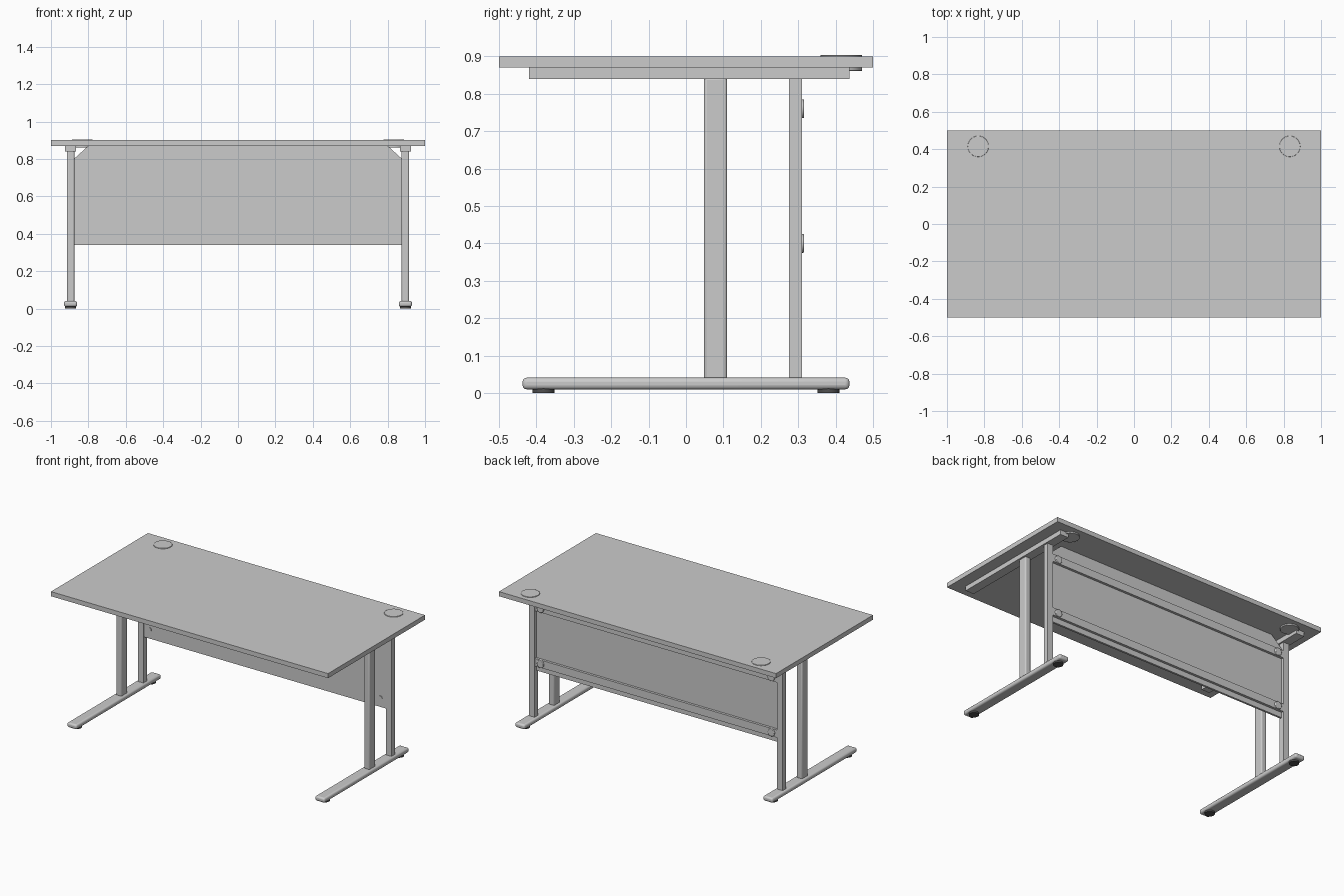
import bpy, math

if "Cube" in bpy.data.objects:
    bpy.data.objects.remove(bpy.data.objects["Cube"])

def box(name, x, y, z, bevel=0, segs=3):
    """Box from (min, max) ranges, optionally with rounded edges."""
    bpy.ops.mesh.primitive_cube_add(size=1, location=[sum(r) / 2 for r in (x, y, z)])
    o = bpy.context.object
    o.name = name
    o.scale = [r[1] - r[0] for r in (x, y, z)]
    bpy.ops.object.transform_apply(location=False, rotation=False, scale=True)
    if bevel:
        m = o.modifiers.new("round", 'BEVEL')
        m.width, m.segments = bevel, segs
        bpy.ops.object.shade_smooth_by_angle(angle=math.radians(40))
    return o

def disc(name, x, y, z, r, depth, along_y=False, bevel=0, verts=32):
    """Short cylinder centred on a point, upright or pointing along y."""
    rot = (math.pi / 2, 0, 0) if along_y else (0, 0, 0)
    bpy.ops.mesh.primitive_cylinder_add(vertices=verts, radius=r, depth=depth,
                                        location=(x, y, z), rotation=rot)
    o = bpy.context.object
    o.name = name
    if bevel:
        m = o.modifiers.new("round", 'BEVEL')
        m.width, m.segments, m.limit_method = bevel, 2, 'ANGLE'
    bpy.ops.object.shade_smooth_by_angle(angle=math.radians(40))
    return o

def prism(name, outline, y0, y1):
    """Extrude an x-z outline from y0 to y1."""
    n = len(outline)
    verts = [(x, y, z) for y in (y0, y1) for x, z in outline]
    faces = [tuple(range(n)), tuple(range(2 * n - 1, n - 1, -1))]
    faces += [(i, i + n, (i + 1) % n + n, (i + 1) % n) for i in range(n)]
    me = bpy.data.meshes.new(name)
    me.from_pydata(verts, [], faces)
    o = bpy.data.objects.new(name, me)
    bpy.context.collection.objects.link(o)
    return o

dark = bpy.data.materials.new("dark_rubber")
dark.diffuse_color = (0.08, 0.08, 0.08, 1)
dark.use_nodes = True
dark.node_tree.nodes["Principled BSDF"].inputs["Base Color"].default_value = dark.diffuse_color

# Worktop
box("desk_top", (-1, 1), (-0.5, 0.5), (0.87, 0.9))

# Privacy panel with clipped top corners, and its two back rails
prism("back_panel", [(-0.877, 0.34), (0.877, 0.34), (0.877, 0.80), (0.80, 0.87),
                     (-0.80, 0.87), (-0.877, 0.80)], 0.28, 0.293)
for name, z in (("upper", 0.76), ("lower", 0.40)):
    box(name + "_panel_rail", (-0.88, 0.88), (0.293, 0.309), (z - 0.025, z + 0.025))

for side, s in (("left", -1), ("right", 1)):
    cx = 0.895 * s
    span = lambda w: (cx - w / 2, cx + w / 2)
    # Floor foot, uprights and top support
    box(side + "_foot", span(0.07), (-0.437, 0.437), (0.01, 0.041), 0.011)
    box(side + "_main_leg", span(0.04), (0.048, 0.11), (0.035, 0.845), 0.008)
    box(side + "_back_leg", span(0.04), (0.275, 0.31), (0.035, 0.845))
    box(side + "_top_support", span(0.06), (-0.42, 0.437), (0.84, 0.87))
    # Levelling pads
    for end, y in (("front", -0.381), ("back", 0.381)):
        pad = disc(f"{side}_{end}_pad", cx, y, 0.006, 0.03, 0.012, verts=24)
        pad.data.materials.append(dark)
    # Cable port cover
    disc(side + "_cable_port", 0.833 * s, 0.415, 0.8825, 0.056, 0.043, bevel=0.002, verts=48)
    # Panel bolts: wide head behind, small cap in front
    for level, z in (("upper", 0.76), ("lower", 0.40)):
        disc(f"{side}_{level}_bolt_head", 0.833 * s, 0.311, z, 0.025, 0.010,
             True, 0.003, 20)
        disc(f"{side}_{level}_bolt_cap", 0.833 * s, 0.279, z, 0.013, 0.006,
             True, 0, 12)
